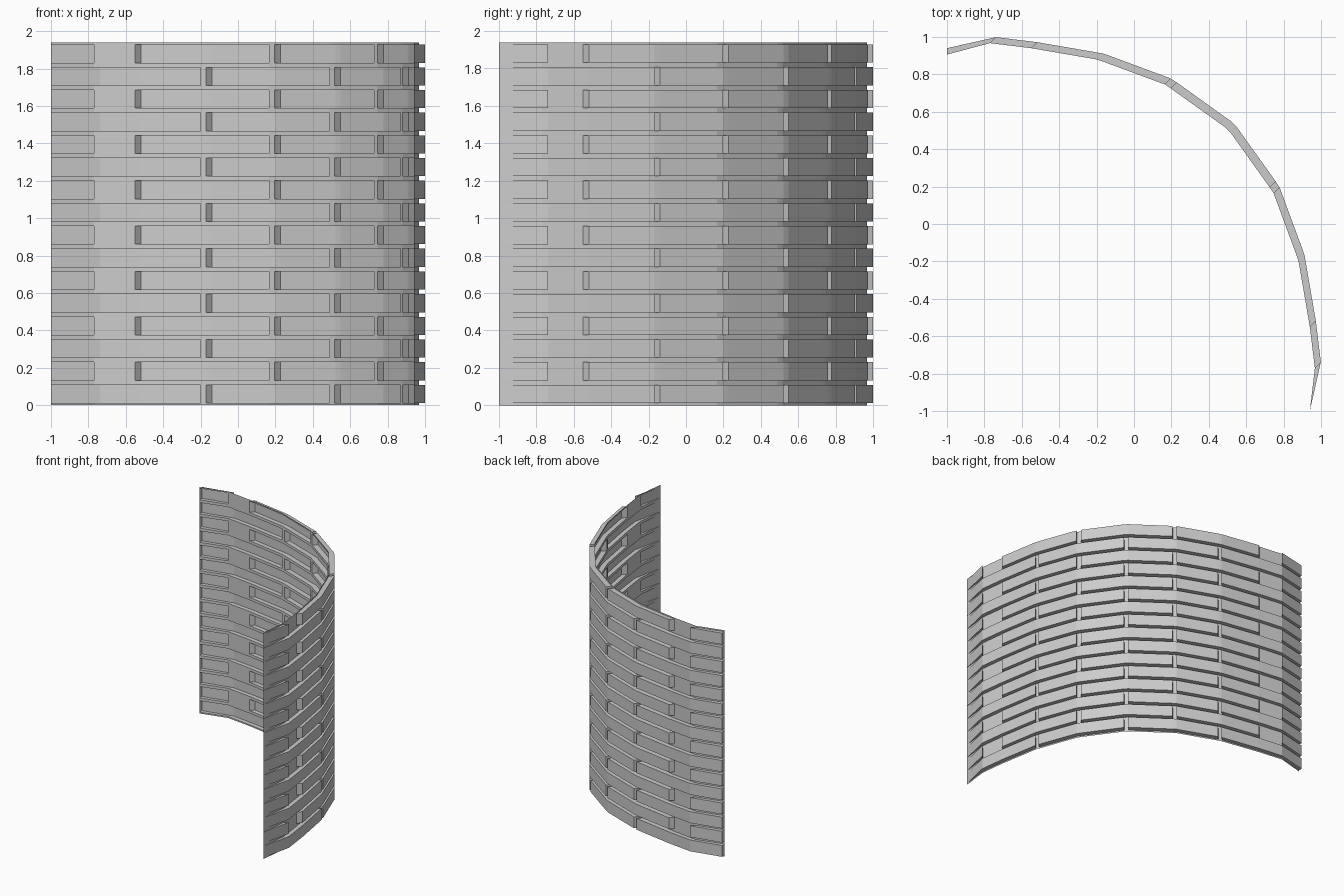
import bpy, bmesh
from mathutils import Vector

if "Cube" in bpy.data.objects:
    bpy.data.objects.remove(bpy.data.objects["Cube"])

ROWS, PITCH, MORTAR = 16, 1.94 / 16, 0.024
SHIFT = Vector((0.032, 0.032, 0))

# Plan path of the thin backing sheet, mirrored about the diagonal x = y
half = [(-1, .906), (-.77, .967), (-.55, .94), (-.2, .88), (-.17, .87),
        (.165, .746), (.195, .726), (.49, .515)]
path = half + [(y, x) for x, y in reversed(half)]
path[-1] = (.94, -1)
LAST = len(path) - 1

# Column segments that hold the upright joints, for alternating courses
JOINTS = [{3, 7, 11}, {1, 5, 9, 13}]

# Heights of the mortar and brick lines
levels = [0]
for r in range(ROWS):
    levels += [r * PITCH + MORTAR / 2, (r + 1) * PITCH - MORTAR / 2]
levels.append(ROWS * PITCH)

bm = bmesh.new()
grid = [[bm.verts.new((x, y, z)) for x, y in path] for z in levels]
bricks = []
for j in range(len(levels) - 1):
    for i in range(LAST):
        f = bm.faces.new((grid[j][i], grid[j + 1][i], grid[j + 1][i + 1], grid[j][i + 1]))
        if j % 2 and i not in JOINTS[(j // 2) % 2]:
            bricks.append(f)

# Push the bricks out along the diagonal, leaving hollow pockets on the inside
ends = ((-1, .94), (.94, -1))
res = bmesh.ops.extrude_face_region(bm, geom=bricks)
for v in [g for g in res["geom"] if isinstance(g, bmesh.types.BMVert)]:
    if v.co.x < -.99:
        v.co.x, v.co.y = ends[0]
    elif v.co.y < -.99:
        v.co.x, v.co.y = ends[1]
    else:
        v.co += SHIFT
old = [f for f in bricks if f.is_valid]
if old:
    bmesh.ops.delete(bm, geom=old, context='FACES_ONLY')
bmesh.ops.remove_doubles(bm, verts=bm.verts, dist=0.0005)

mesh = bpy.data.meshes.new("curved_brick_wall")
bm.to_mesh(mesh)
bm.free()
wall = bpy.data.objects.new("curved_brick_wall", mesh)
bpy.context.collection.objects.link(wall)
